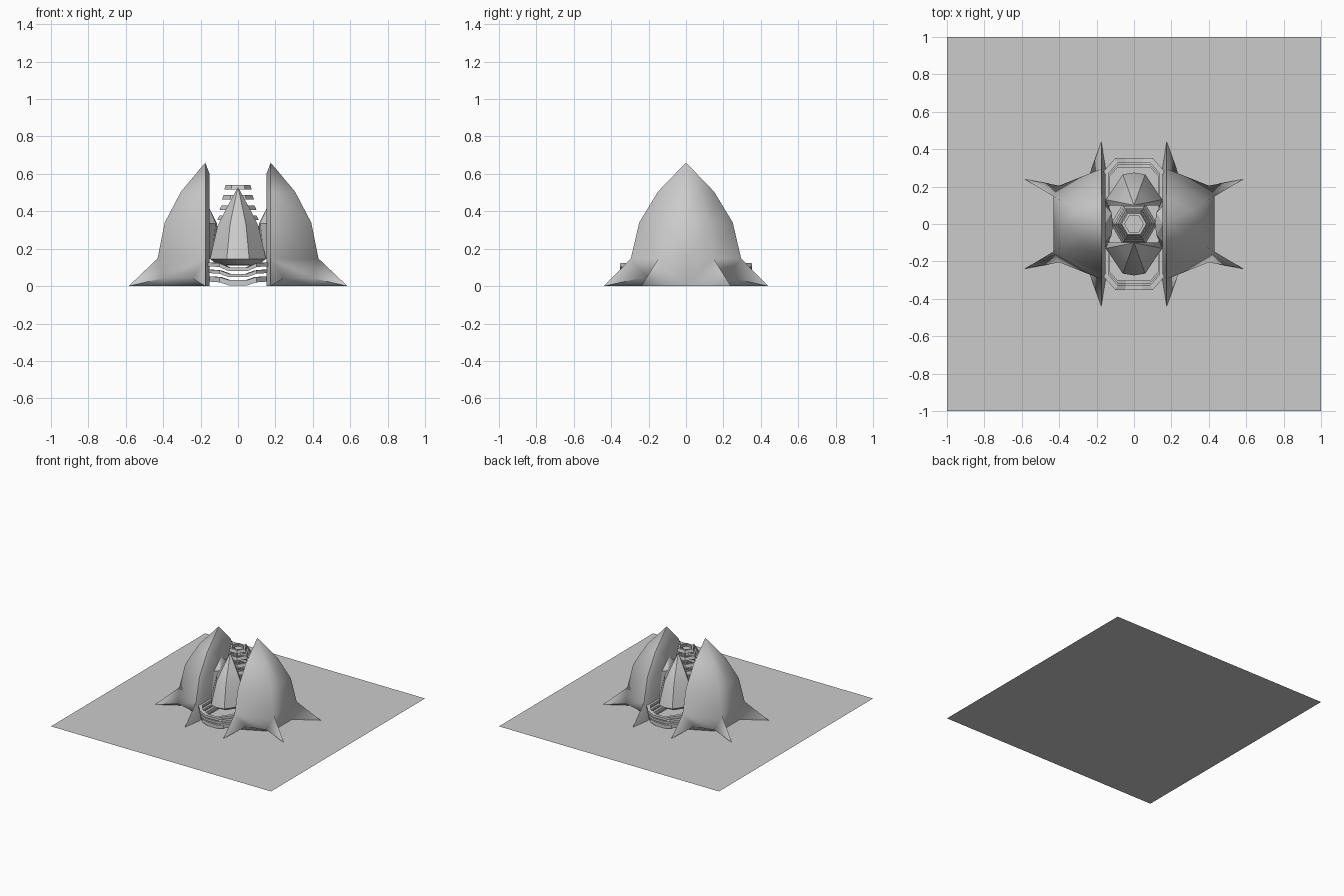
import bpy, bmesh, math

if "Cube" in bpy.data.objects:
    bpy.data.objects.remove(bpy.data.objects["Cube"])


def make(name, verts, faces, angle=None, mirror=False):
    """Mesh from points; optionally mirrored over x and y and smoothed."""
    me = bpy.data.meshes.new(name)
    me.from_pydata(verts, [], faces)
    bm = bmesh.new()
    bm.from_mesh(me)
    bmesh.ops.remove_doubles(bm, verts=bm.verts, dist=0.0005)
    bmesh.ops.recalc_face_normals(bm, faces=bm.faces)
    bm.to_mesh(me)
    bm.free()
    ob = bpy.data.objects.new(name, me)
    bpy.context.collection.objects.link(ob)
    bpy.ops.object.select_all(action='DESELECT')
    ob.select_set(True)
    bpy.context.view_layer.objects.active = ob
    if mirror:
        m = ob.modifiers.new("mirror", 'MIRROR')
        m.use_axis = (True, True, False)
        m.merge_threshold = 0.0005
        bpy.ops.object.modifier_apply(modifier=m.name)
        bm = bmesh.new()
        bm.from_mesh(ob.data)
        bmesh.ops.recalc_face_normals(bm, faces=bm.faces)
        bm.to_mesh(ob.data)
        bm.free()
    if angle:
        bpy.ops.object.shade_smooth_by_angle(angle=math.radians(angle))
    return ob


def loft(rings):
    """Faces joining open rows of points with equal length."""
    verts, faces, n = [p for r in rings for p in r], [], len(rings[0])
    for i in range(len(rings) - 1):
        for j in range(n - 1):
            a = i * n + j
            faces.append((a, a + 1, a + n + 1, a + n))
    return verts, faces


def hoop(name, outer, inner, h, grow=0.0):
    """Closed band with a four-sided section; the bottom may be wider."""
    n = len(outer)
    g = 1 + grow
    rows = [outer, [(x * g, y * g, z - h) for x, y, z in outer],
            [(x * g, y * g, z - h) for x, y, z in inner], inner, outer]
    return make(name, *loft([r + [r[0]] for r in rows]))


# ground plate
make("base_plate", [(-1, -1, 0), (1, -1, 0), (1, 1, 0), (-1, 1, 0)], [(0, 1, 2, 3)])

# outer half-hexagon shells (one quarter, mirrored)
X = 0.175
profile = [(0.0, 0.66), (0.15, 0.505), (0.25, 0.34), (0.295, 0.147)]
rings = [[(X, r, z), (X + .866 * r, r / 2, z), (X + .866 * r, 0, z)] for r, z in profile]
v, f = loft(rings)


def add(*polys):
    for p in polys:
        f.append(tuple(range(len(v), len(v) + len(p))))
        v.extend(p)


# pointed feet, arches and recessed outer wall
A, P, P0 = rings[-1]
TA, TB = (X, 0.44, 0), (0.585, 0.24, 0)
M1, M2 = (0.245, 0.245, 0.042), (0.40, 0.205, 0.042)
Q0, Q, QC = (X, 0.24, 0), (0.40, 0.13, 0), (0.40, 0, 0)
add((A, TA, M1), (A, M1, M2, P), (P, M2, TB), (P, TB, Q), (P, Q, QC, P0),
    (TA, Q0, M1), (M1, Q0, Q, M2), (M2, Q, TB))

# bevelled inner rim and flat inner face
outline = [r[0] for r in rings] + [TA]
inset = [(0.152, 0, 0.60), (0.152, 0.125, 0.475), (0.152, 0.215, 0.325),
         (0.152, 0.26, 0.14), (0.152, 0.30, 0.0)]
center = [(0.152, 0, z) for x, y, z in inset]
for i in range(4):
    add((outline[i], outline[i + 1], inset[i + 1], inset[i]),
        (inset[i], inset[i + 1], center[i + 1], center[i]))
make("outer_shells", v, f, 62, True)

# front and back core pods
plan = [(0, 0.175), (0.06, 0.165), (0.15, 0.03), (0.14, 0), (0, 0)]
levels = [(0.0, 0.53), (0.47, 0.40), (0.72, 0.325), (1.0, 0.145), (0.7, 0.112), (0.0, 0.11)]
make("core_pods", *loft([[(x * s, 0.10 + y * s, z) for x, y in plan] for s, z in levels]),
     angle=35, mirror=True)

# side bulges facing the core
bulge = [[(0.155, 0.0, 0.42), (0.155, 0.0, 0.42), (0.155, 0, 0.42)],
         [(0.112, 0, 0.335), (0.12, 0.06, 0.335), (0.155, 0.10, 0.335)],
         [(0.125, 0, 0.145), (0.14, 0.09, 0.145), (0.155, 0.13, 0.145)]]
make("side_bulges", *loft(bulge), mirror=True)


# stacked hexagon rings around the centre
def hexagon(r, z):
    return [(r * math.cos(i * math.pi / 3), r * math.sin(i * math.pi / 3), z) for i in range(6)]


for i in range(7):
    r, z = 0.066 + 0.011 * min(i, 4), 0.54 - 0.054 * i
    hoop(f"core_ring_{i}", hexagon(r, z), hexagon(r - 0.016, z), 0.024, 0.12)

# draped low rings under the pods
for i, (side, mid, h) in enumerate([(0.126, 0.10, 0.02), (0.088, 0.066, 0.018), (0.052, 0.032, 0.028)]):
    s = 1 - 0.035 * i

    def loop(dx, dy):
        q = [(0.16 - dx, 0.285 - dy / 2, side), (0.10 - dx / 2, 0.352 - dy, side - 0.004),
             (0.05 - dx / 3, 0.352 - dy, mid)]
        q = [(x * (1 - 0.01 * i), y * s, z) for x, y, z in q]
        half = q + [(-x, y, z) for x, y, z in reversed(q)]
        return half + [(-x, -y, z) for x, y, z in half]
    hoop(f"low_ring_{i}", loop(0, 0), loop(0.025, 0.026), h)
